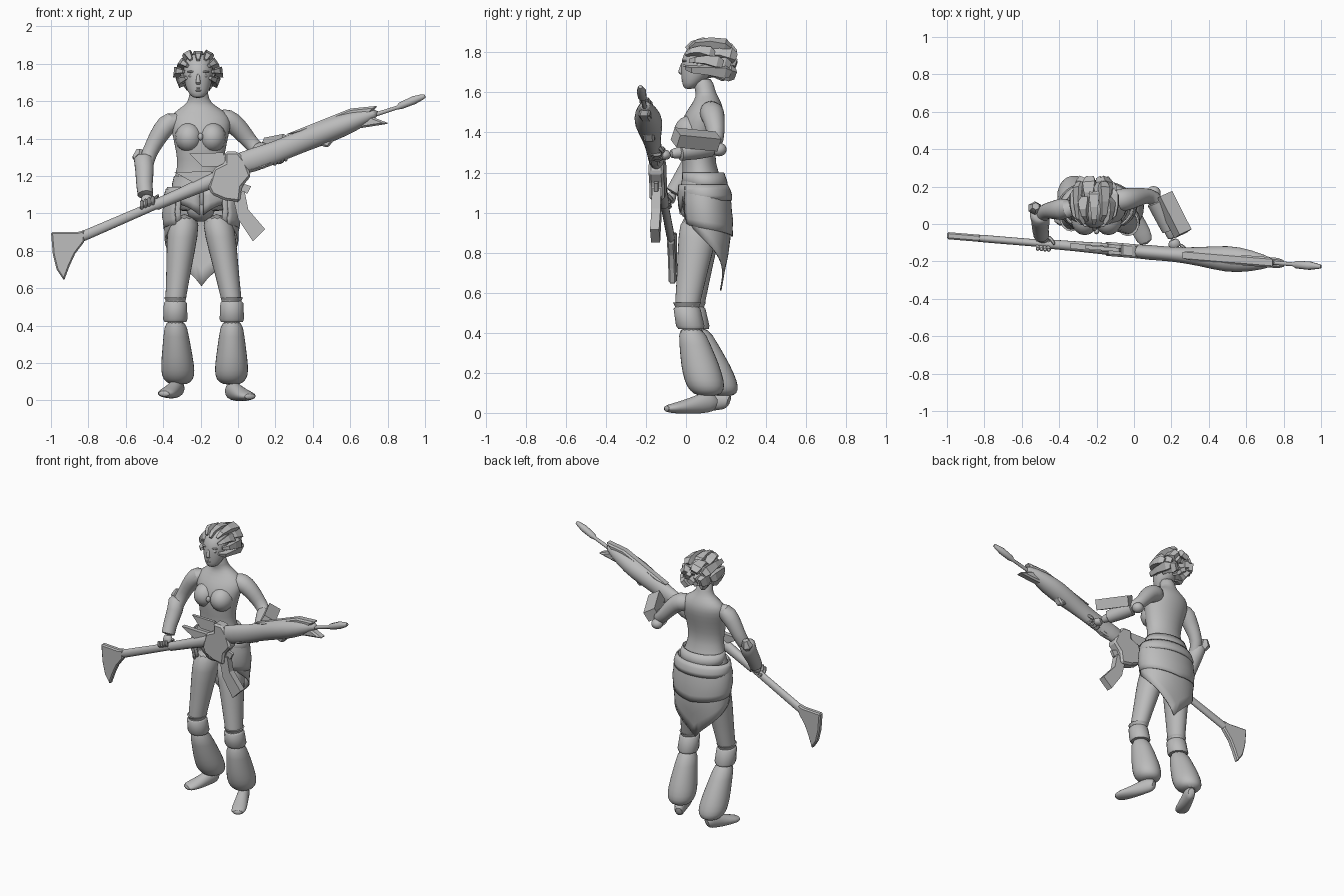
import bpy, bmesh, math
from mathutils import Vector, Matrix

if "Cube" in bpy.data.objects:
    bpy.data.objects.remove(bpy.data.objects["Cube"], do_unlink=True)

clay = bpy.data.materials.new("plain grey")
clay.use_nodes = True
clay.diffuse_color = (.5, .5, .5, 1)
clay.node_tree.nodes["Principled BSDF"].inputs["Base Color"].default_value = clay.diffuse_color

X, Y, Z = Vector((1, 0, 0)), Vector((0, 1, 0)), Vector((0, 0, 1))


def finish(name, bm, smooth=True, subdivide=0, angle=50):
    """Turn a bmesh into a shaded object with the shared material."""
    bmesh.ops.recalc_face_normals(bm, faces=bm.faces)
    mesh = bpy.data.meshes.new(name)
    bm.to_mesh(mesh)
    bm.free()
    mesh.materials.append(clay)
    obj = bpy.data.objects.new(name, mesh)
    bpy.context.collection.objects.link(obj)
    if subdivide:
        modifier = obj.modifiers.new("rounding", "SUBSURF")
        modifier.levels = modifier.render_levels = subdivide
    if smooth:
        bpy.ops.object.select_all(action="DESELECT")
        obj.select_set(True)
        bpy.context.view_layer.objects.active = obj
        bpy.ops.object.shade_smooth_by_angle(angle=math.radians(angle))
    return obj


def loft(name, rings, ref=X, sides=14, subdivide=1, smooth=True, level=False):
    """Skin elliptical rings (x, y, z, radius along ref, other radius)."""
    bm = bmesh.new()
    centres = [Vector(ring[:3]) for ring in rings]
    loops = []
    for i, ring in enumerate(rings):
        after, before = centres[min(i + 1, len(rings) - 1)], centres[max(i - 1, 0)]
        tangent = Z if level else (after - before).normalized()
        across = (ref - tangent * ref.dot(tangent)).normalized()
        other = tangent.cross(across)
        loop = []
        for k in range(sides):
            turn = math.tau * (k + .5) / sides
            offset = across * math.cos(turn) * ring[3] + other * math.sin(turn) * ring[-1]
            loop.append(bm.verts.new(centres[i] + offset))
        loops.append(loop)
    for low, high in zip(loops, loops[1:]):
        for k in range(sides):
            n = (k + 1) % sides
            bm.faces.new((low[k], low[n], high[n], high[k]))
    bm.faces.new(loops[0])
    bm.faces.new(loops[-1])
    return finish(name, bm, smooth, subdivide)


def ball(name, centre, size):
    bm = bmesh.new()
    bmesh.ops.create_uvsphere(bm, u_segments=16, v_segments=10, radius=1)
    bm.transform(Matrix.Translation(centre) @ Matrix.Diagonal((*size, 1)))
    return finish(name, bm)


def gun_y(x):
    return -.145 - .083 * x


def plate(name, outline, thickness, bevel=0):
    """Flat weapon part cut from an outline in x and z."""
    bm = bmesh.new()
    corners = [bm.verts.new((x, gun_y(x) - thickness / 2, z)) for x, z in outline]
    face = bm.faces.new(corners)
    moved = bmesh.ops.extrude_face_region(bm, geom=[face])["geom"]
    bmesh.ops.translate(bm, vec=Y * thickness, verts=[v for v in moved if isinstance(v, bmesh.types.BMVert)])
    obj = finish(name, bm, smooth=False)
    if bevel:
        modifier = obj.modifiers.new("edge", "BEVEL")
        modifier.width = bevel


def gun_tube(name, rings, **options):
    return loft(name, [(x, gun_y(x), z, wide, tall) for x, z, wide, tall in rings], ref=Y, **options)


# Torso, neck and strapless top
loft("torso", [(-.2, .08, 1.0, .15, .1), (-.2, .08, 1.08, .18, .12), (-.2, .08, 1.16, .15, .1),
               (-.2, .065, 1.25, .122, .08), (-.2, .06, 1.33, .132, .09),
               (-.2, .07, 1.42, .152, .103), (-.2, .09, 1.49, .168, .1),
               (-.205, .105, 1.54, .145, .078), (-.205, .105, 1.58, .075, .055),
               (-.21, .095, 1.61, .052, .05), (-.21, .08, 1.68, .05, .052)], sides=20, level=True)
for side, s in (("right", -1), ("left", 1)):
    ball(side + "_bust", (-.2 + s * .063, .025, 1.405), (.074, .085, .08))
ball("chest_clasp", (-.2, -.04, 1.41), (.014, .015, .02))

# Head and face
HEAD = -.213
loft("head", [(HEAD, .015, 1.615, .028, .025), (HEAD, .03, 1.645, .055, .05),
              (HEAD, .052, 1.69, .072, .077), (HEAD, .062, 1.74, .081, .088),
              (HEAD, .072, 1.79, .08, .088), (HEAD, .085, 1.83, .064, .07),
              (HEAD, .09, 1.855, .03, .035)], sides=18, level=True)
loft("nose", [(HEAD, -.016, 1.75, .008, .008), (HEAD, -.026, 1.715, .011, .011),
              (HEAD, -.03, 1.697, .016, .012), (HEAD, -.018, 1.687, .012, .008)], level=True, sides=8)
for lip, z in (("upper", 1.669), ("lower", 1.657)):
    ball(lip + "_lip", (HEAD, -.01, z), (.022, .013, .007))
for side, s in (("right", -1), ("left", 1)):
    ball(side + "_eye", (HEAD + s * .034, -.003, 1.734), (.017, .011, .008))
    ball(side + "_brow", (HEAD + s * .034, -.006, 1.757), (.026, .011, .006))
    ball(side + "_ear", (HEAD + s * .08, .07, 1.72), (.01, .02, .028))

# Dreadlocks swept back, each ending in a flared blocky clump
def lock(name, angle, reach, start, end, drop, fat):
    side, up = math.sin(angle), math.cos(angle)

    def at(radius, y, fall=0):
        return (HEAD + side * radius, y, 1.75 + up * radius - fall)
    middle = (start + end) / 2
    loft(name, [(*at(reach * .75, start), fat * .4), (*at(reach, start + .03), fat * .7),
                (*at(reach + .005, middle), fat), (*at(reach + .008, end - .025, drop / 2), fat * 1.35, fat * .9),
                (*at(reach * .97, end, drop), fat * .9, fat * .6)],
         ref=Vector((up, 0, -side)), sides=4, subdivide=0, smooth=False)


for i in range(9):
    lock("front_lock_%d" % i, math.radians(-112 + 28 * i), .093 + .012 * (i % 2), .0 + .02 * (i % 2),
         .14 + .04 * (i % 3), .02, .029)
for i in range(8):
    lock("back_lock_%d" % i, math.radians(-126 + 36 * i), .068, .09, .215 + .03 * (i % 2), .02, .036)
for i in range(5):
    lock("crown_lock_%d" % i, math.radians(-150 + 72 * i), .035, .1, .225 + .02 * (i % 2), .02, .032)

# Legs with knee bands, baggy gaiters and bare feet
def leg(side, hip, knee, ankle, toe, floor):
    hip, knee, ankle, toe = map(Vector, (hip, knee, ankle, toe))

    def between(a, b, t, *radii):
        return (*a.lerp(b, t), *radii)
    loft(side + "_thigh", [between(hip, knee, 0, .085, .1), between(hip, knee, .25, .086, .1),
                           between(hip, knee, .6, .07, .08), between(hip, knee, .95, .056, .064),
                           between(hip, knee, 1.1, .055, .06)], level=True)
    loft(side + "_knee_rim", [(*(knee + Z * .025), .062, .07), (*(knee + Z * .007), .052, .06)], level=True, subdivide=0)
    loft(side + "_knee_band", [(*(knee + Z * dz + Y * dy), r, r + .004) for dz, dy, r in
                               ((.005, 0, .054), (-.005, 0, .063), (-.09, .016, .067), (-.105, .02, .06))],
         level=True, subdivide=0)
    top = knee - Z * .09 + Y * .016
    loft(side + "_gaiter", [between(top, ankle, 0, .058, .062), between(top, ankle, .3, .07, .08),
                            between(top, ankle, .65, .086, .1), between(top, ankle, .9, .094, .102),
                            between(top, ankle, 1.04, .084, .09), between(top, ankle, 1.14, .05, .055)], level=True)
    heel = Vector((ankle.x, ankle.y + .02, floor + .035))
    loft(side + "_foot", [(*(heel - (toe - heel) * .15), .026, .03), (*(heel + Z * .025), .037, .06),
                          between(heel + Z * .008, toe, .4, .042, .042), between(heel, toe, .75, .052, .028),
                          between(heel, toe, 1, .037, .016)])


leg("right", (-.285, .085, 1.0), (-.335, .03, .525), (-.32, .17, .125), (-.4, -.01, .035), .015)
leg("left", (-.115, .075, 1.0), (-.033, .005, .525), (-.035, .1, .125), (.07, -.11, .02), .0)

# Wrapped skirt, open at the front and pointed at the back
def wrap(name, top, hem, spread, swell, opening, rows=6):
    bm = bmesh.new()
    columns, grid = 32, []
    for i in range(columns + 1):
        t = 2 * i / columns - 1
        turn = t * (math.pi - opening)
        column = []
        for j in range(rows + 1):
            drop = j / rows
            z = top + (hem(abs(t)) - top) * drop
            r = 1 + swell * math.sin(drop * math.pi * .8) + .012 * math.cos(drop * math.pi * 6)
            tuck = 1 - max(0, math.cos(turn)) * max(0, .88 - z) * 1.5
            column.append(bm.verts.new((-.195 + math.sin(turn) * spread[0] * r,
                                        .085 + .015 * drop + math.cos(turn) * spread[1] * r * tuck, z)))
        grid.append(column)
    for a, b in zip(grid, grid[1:]):
        for j in range(rows):
            bm.faces.new((a[j], b[j], b[j + 1], a[j + 1]))
    obj = finish(name, bm)
    modifier = obj.modifiers.new("cloth", "SOLIDIFY")
    modifier.thickness = .008


wrap("skirt", 1.13, lambda t: .61 + .36 * t ** .8, (.183, .12), .11, .6)
wrap("upper_fold", 1.13, lambda t: .88 + .06 * t, (.19, .125), .11, .75)
wrap("hip_sash", 1.14, lambda t: 1.06 - .07 * t ** 8, (.182, .122), .1, .05, rows=3)
wrap("belt", 1.2, lambda t: 1.12, (.145, .104), .1, .02, rows=2)
ball("loincloth", (-.2, .06, 1.02), (.075, .095, .065))

# Arms and bracers
def hand(side, wrist, palm, grip):
    wrist, palm = Vector(wrist), Vector(palm)
    loft(side + "_palm", [(*wrist, .025, .025), (*wrist.lerp(palm, .5), .036, .026), (*palm, .034, .026)], ref=X, sides=10)
    along = Vector((.93, -.08, .36))
    for i in range(4):
        root = palm + along * (i - 1.5) * .021
        loft("%s_finger_%d" % (side, i), [(*(root + Vector(p) * grip), .013) for p in
                                          ((0, .02, 0), (0, -.03, -.02), (0, -.07, .01), (0, -.06, .05))],
             ref=X, sides=6)
    loft(side + "_thumb", [(*(palm + Vector((.02, .02, .01))), .014), (*(palm + Vector((.05, .0, .04))), .012),
                           (*(palm + Vector((.06, -.03, .055))), .008)], ref=Z, sides=6)


loft("right_arm", [(-.28, .09, 1.5, .06), (-.36, .085, 1.502, .064), (-.41, .075, 1.44, .055),
                   (-.455, .075, 1.36, .044), (-.49, .06, 1.29, .042), (-.495, -.01, 1.2, .036),
                   (-.49, -.07, 1.09, .026)], ref=X)
loft("right_bracer", [(-.505, .055, 1.31, .035), (-.505, .05, 1.29, .052), (-.5, .02, 1.23, .05),
                      (-.5, -.03, 1.15, .044), (-.495, -.06, 1.1, .042), (-.495, -.063, 1.095, .025)], subdivide=0)
loft("right_elbow_guard", [(-.525, .095, 1.34, .02), (-.53, .085, 1.3, .038), (-.525, .07, 1.27, .02)], sides=6, subdivide=0)
hand("right", (-.49, -.065, 1.1), (-.485, -.085, 1.045), .8)
loft("left_arm", [(-.12, .12, 1.5, .06), (-.05, .13, 1.502, .064), (.0, .14, 1.46, .055),
                  (.05, .15, 1.4, .046), (.105, .15, 1.335, .043), (.15, .07, 1.32, .04),
                  (.19, -.03, 1.3, .03), (.205, -.085, 1.29, .025)], ref=Z)
loft("left_bracer", [(.115, .13, 1.33, .03), (.12, .12, 1.33, .052), (.155, .05, 1.315, .05),
                     (.19, -.03, 1.3, .042), (.191, -.033, 1.3, .025)], ref=Z, subdivide=0)
ball("left_elbow_guard", (.105, .165, 1.315), (.038, .038, .034))
hand("left", (.205, -.08, 1.29), (.225, -.13, 1.285), .8)

# Boxy forearm shield
bm = bmesh.new()
bmesh.ops.create_cube(bm, size=1)
tilt = Matrix.Rotation(.42, 4, "Z") @ Matrix.Rotation(.5, 4, "Y") @ Matrix.Rotation(-.1, 4, "X")
bm.transform(Matrix.Translation((.21, .05, 1.365)) @ tilt @ Matrix.Diagonal((.08, .23, .07, 1)))
finish("forearm_shield", bm, smooth=False)

# Weapon: stock, shaft, receiver, magazine
plate("stock", [(-1, .9), (-.86, .9), (-.82, .91), (-.82, .85), (-.87, .785), (-.9, .72),
                (-.93, .64), (-.97, .7), (-.99, .78)], .038, .008)
gun_tube("shaft", [(-.88, .86, .018, .03), (-.8, .89, .02, .027), (-.43, 1.05, .02, .024)], subdivide=0)
gun_tube("shaft_sleeve", [(-.44, 1.045, .026, .03), (-.3, 1.105, .028, .033), (-.06, 1.21, .035, .045)], subdivide=0, sides=10)
plate("receiver", [(-.16, 1.14), (-.13, 1.24), (-.07, 1.27), (-.07, 1.33), (0, 1.33), (.04, 1.28), (.07, 1.2),
                   (.02, 1.14), (.01, 1.06), (-.07, 1.07), (-.14, 1.1)], .075, .012)
plate("rear_sight", [(-.26, 1.32), (-.08, 1.325), (-.05, 1.25), (-.19, 1.25)], .02)
plate("rear_spike", [(-.34, 1.22), (-.14, 1.225), (-.15, 1.15), (-.24, 1.165)], .03)
plate("trigger", [(-.01, 1.17), (.07, 1.145), (.05, 1.105), (.0, 1.12)], .02)
plate("magazine", [(-.03, 1.1), (.035, 1.12), (.055, 1.02), (.145, .915), (.08, .85), (.0, .97)], .045)

# Weapon: swollen head with spikes and a tipped rod
gun_tube("gun_head", [(-.03, 1.25, .038, .06), (.08, 1.285, .042, .066), (.2, 1.325, .038, .058),
                      (.35, 1.39, .05, .062), (.5, 1.45, .077, .068), (.62, 1.495, .062, .058), (.76, 1.545, .02, .02)])
plate("upper_spike", [(.25, 1.42), (.45, 1.5), (.6, 1.56), (.75, 1.575), (.69, 1.52), (.5, 1.45)], .055, .01)
plate("lower_spike", [(.36, 1.39), (.48, 1.35), (.52, 1.4), (.62, 1.45), (.81, 1.48), (.68, 1.53), (.5, 1.48)], .055, .01)
plate("under_barb", [(.05, 1.22), (.14, 1.24), (.25, 1.3), (.22, 1.34), (.05, 1.28)], .05, .01)
gun_tube("muzzle_rod", [(.6, 1.485, .014, .014), (.85, 1.565, .011, .011), (.87, 1.575, .022, .02),
                        (.94, 1.605, .024, .024), (.985, 1.622, .014, .016), (1, 1.628, .01, .01)], subdivide=0, sides=8)
